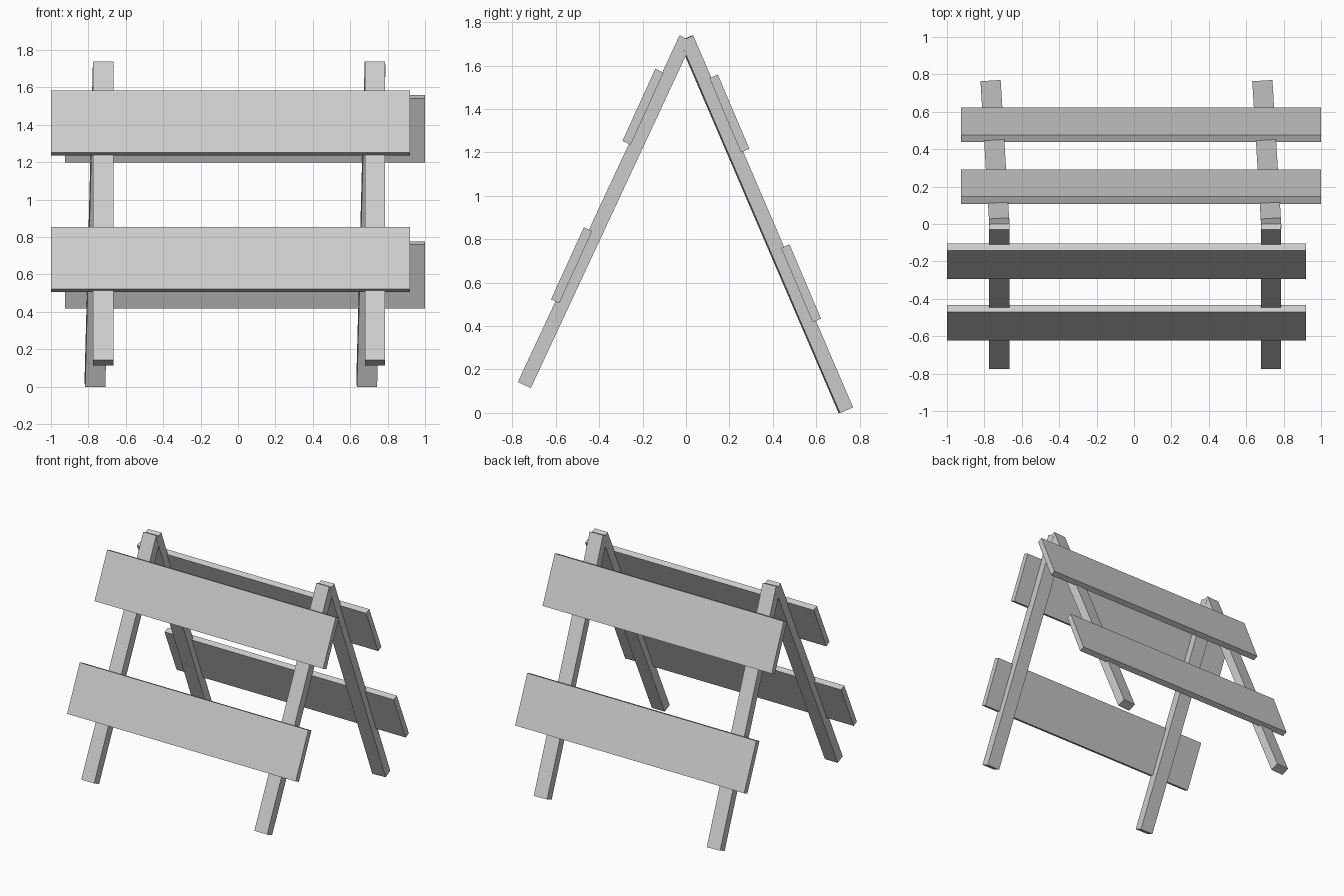
import bpy
from math import radians
from mathutils import Matrix, Vector

cube = bpy.data.objects.get("Cube")
if cube:
    bpy.data.objects.remove(cube, do_unlink=True)

# Single painted-timber colour
grey = bpy.data.materials.new("timber grey")
grey.use_nodes = True
grey.diffuse_color = (0.6, 0.6, 0.6, 1)
grey.node_tree.nodes["Principled BSDF"].inputs["Base Color"].default_value = grey.diffuse_color


def plank(name, centre, size, lean, yaw=0):
    """Box leaned about x, then turned about z, baked into its mesh."""
    bpy.ops.mesh.primitive_cube_add(size=1)
    obj = bpy.context.object
    obj.name = name
    turn = Matrix.Rotation(radians(yaw), 4, 'Z') @ Matrix.Rotation(radians(lean), 4, 'X')
    obj.data.transform(Matrix.Translation(centre) @ turn @ Matrix.Diagonal((*size, 1)))
    obj.data.materials.append(grey)
    return turn


def leg(name, x, length, lean, yaw=0):
    """Leg hanging from the ridge and leaning outwards."""
    turn = Matrix.Rotation(radians(yaw), 4, 'Z') @ Matrix.Rotation(radians(lean), 4, 'X')
    centre = Vector((x, 0, 1.725)) + turn @ Vector((0, 0, -length / 2))
    plank(name, centre, (0.108, 0.066, length), lean, yaw)


# Two A-shaped pairs of legs; the back ones are longer and slightly twisted
for side, x in (("right", -0.72), ("left", 0.733)):
    leg("front_leg_" + side, x, 1.762, -25)
    leg("back_leg_" + side, x, 1.865, 23.3, 3.5)

# Cross boards, two on each face
for level, y, z in (("upper", -0.198, 1.41), ("lower", -0.527, 0.68)):
    plank("front_board_" + level, (-0.04, y, z), (1.92, 0.042, 0.365), -24.5)
for level, y, z in (("upper", 0.2, 1.379), ("lower", 0.53, 0.597)):
    plank("back_board_" + level, (0.038, y, z), (1.924, 0.042, 0.372), 23)
